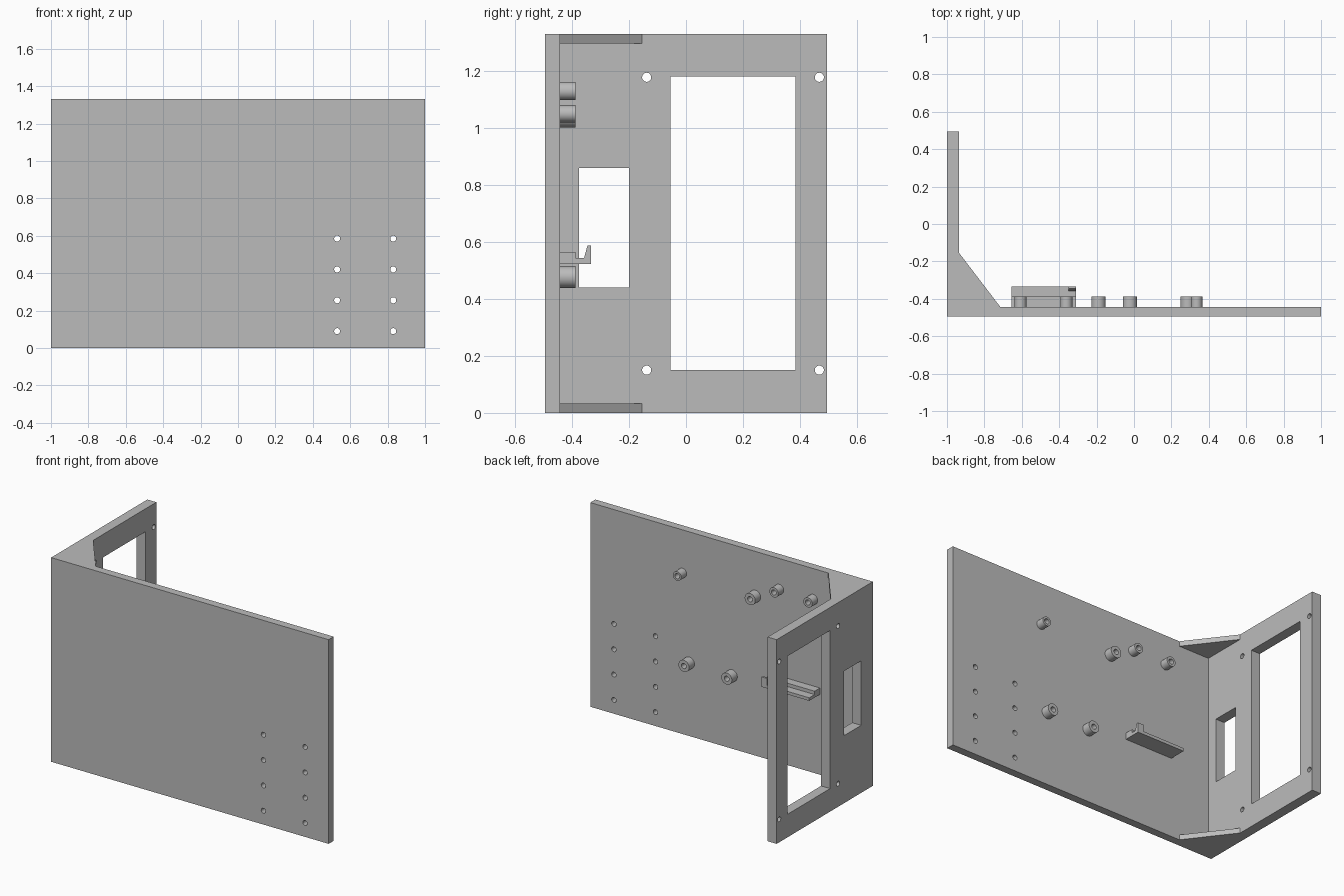
import bpy
import bmesh
from math import pi
from mathutils import Matrix, Vector

cube = bpy.data.objects.get("Cube")
if cube:
    bpy.data.objects.remove(cube, do_unlink=True)

grey = bpy.data.materials.new("plain grey")
grey.use_nodes = True
COLOUR = (0.5, 0.5, 0.5, 1)
grey.diffuse_color = COLOUR
grey.node_tree.nodes["Principled BSDF"].inputs["Base Color"].default_value = COLOUR

HEIGHT = 1.33
FRONT, BACK = -0.495, 0.495
PLATE_Y = -0.443      # inner face of the front plate
WALL_X = -0.935       # inner face of the side wall


def add_prism(bm, points, offset):
    """Extrude a closed outline of 3D points along an offset."""
    face = bm.faces.new([bm.verts.new(p) for p in points])
    grown = bmesh.ops.extrude_face_region(bm, geom=[face])["geom"]
    bmesh.ops.translate(bm, vec=Vector(offset),
                        verts=[v for v in grown if isinstance(v, bmesh.types.BMVert)])


def add_box(bm, low, high):
    (x0, y0, z0), (x1, y1, z1) = low, high
    add_prism(bm, [(x0, y0, z0), (x1, y0, z0), (x1, y1, z0), (x0, y1, z0)], (0, 0, z1 - z0))


def add_cylinder(bm, centre, radius, depth, axis, sides=32):
    turn = Matrix.Rotation(pi / 2, 4, "X" if axis == "Y" else "Y")
    bmesh.ops.create_cone(bm, cap_ends=True, segments=sides, radius1=radius, radius2=radius,
                          depth=depth, matrix=Matrix.Translation(centre) @ turn)


def make(name, bm):
    bmesh.ops.recalc_face_normals(bm, faces=bm.faces[:])
    mesh = bpy.data.meshes.new(name)
    bm.to_mesh(mesh)
    bm.free()
    mesh.materials.append(grey)
    obj = bpy.data.objects.new(name, mesh)
    bpy.context.collection.objects.link(obj)
    return obj


def boolean(target, tool, operation):
    mod = target.modifiers.new(operation.lower(), "BOOLEAN")
    mod.operation, mod.object, mod.solver = operation, tool, "EXACT"
    bpy.context.view_layer.objects.active = target
    bpy.ops.object.modifier_apply(modifier=mod.name)
    bpy.data.objects.remove(tool, do_unlink=True)


def smooth(obj):
    bpy.ops.object.select_all(action="DESELECT")
    obj.select_set(True)
    bpy.context.view_layer.objects.active = obj
    bpy.ops.object.shade_smooth_by_angle(angle=pi / 6)


# L-shaped bracket: front plate and side wall in one piece
bm = bmesh.new()
outline = [(-1, FRONT), (1, FRONT), (1, PLATE_Y), (WALL_X, PLATE_Y), (WALL_X, BACK), (-1, BACK)]
add_prism(bm, [(x, y, 0) for x, y in outline], (0, 0, HEIGHT))
bracket = make("bracket", bm)

# Corner gussets at the bottom and the top
bm = bmesh.new()
corner = [(-0.97, -0.47), (-0.715, -0.47), (-0.715, PLATE_Y), (WALL_X, -0.155), (-0.97, -0.155)]
for z in (0, HEIGHT - 0.033):
    add_prism(bm, [(x, y, z) for x, y in corner], (0, 0, 0.033))
boolean(bracket, make("gussets", bm), "UNION")

# Windows and screw holes through the bracket
bm = bmesh.new()
add_box(bm, (-1.1, -0.055, 0.15), (-0.85, 0.385, 1.18))
add_box(bm, (-1.1, -0.375, 0.44), (-0.85, -0.2, 0.86))
for y in (-0.138, 0.468):
    for z in (0.15, 1.178):
        add_cylinder(bm, (-0.97, y, z), 0.016, 0.2, "X")
for x in (0.53, 0.83):
    for row in range(4):
        add_cylinder(bm, (x, -0.47, 0.09 + 0.165 * row), 0.016, 0.2, "Y")
boolean(bracket, make("bracket_cutter", bm), "DIFFERENCE")
smooth(bracket)

# Hollow standoffs on the inside of the front plate: x, z, radius
STANDOFFS = [(-0.607, 1.13, 0.032), (-0.362, 1.13, 0.032), (0.335, 1.05, 0.03),
             (-0.19, 1.04, 0.038), (-0.022, 0.477, 0.038), (0.287, 0.477, 0.038)]
TIP_Y = -0.387
for number, (x, z, radius) in enumerate(STANDOFFS, 1):
    bm = bmesh.new()
    root = PLATE_Y - 0.01
    add_cylinder(bm, (x, (root + TIP_Y) / 2, z), radius, TIP_Y - root, "Y")
    post = make(f"standoff_{number}", bm)
    bm = bmesh.new()
    add_cylinder(bm, (x, TIP_Y, z), 0.017, 0.1, "Y")
    boolean(post, make("bore", bm), "DIFFERENCE")
    smooth(post)

# Board rail: stepped ledge with a hooked lip at its inner end
RAIL_START, RAIL_END = -0.655, -0.31
ledge = [(-0.453, 0.523), (-0.333, 0.523), (-0.333, 0.543), (-0.388, 0.543),
         (-0.388, 0.565), (-0.453, 0.565)]
lip = [(-0.36, 0.535), (-0.333, 0.535), (-0.333, 0.587), (-0.346, 0.587), (-0.358, 0.543)]
bm = bmesh.new()
add_prism(bm, [(RAIL_START, y, z) for y, z in ledge], (RAIL_END - RAIL_START, 0, 0))
rail = make("board_rail", bm)
bm = bmesh.new()
add_prism(bm, [(RAIL_END - 0.04, y, z) for y, z in lip], (0.04, 0, 0))
boolean(rail, make("rail_lip", bm), "UNION")
